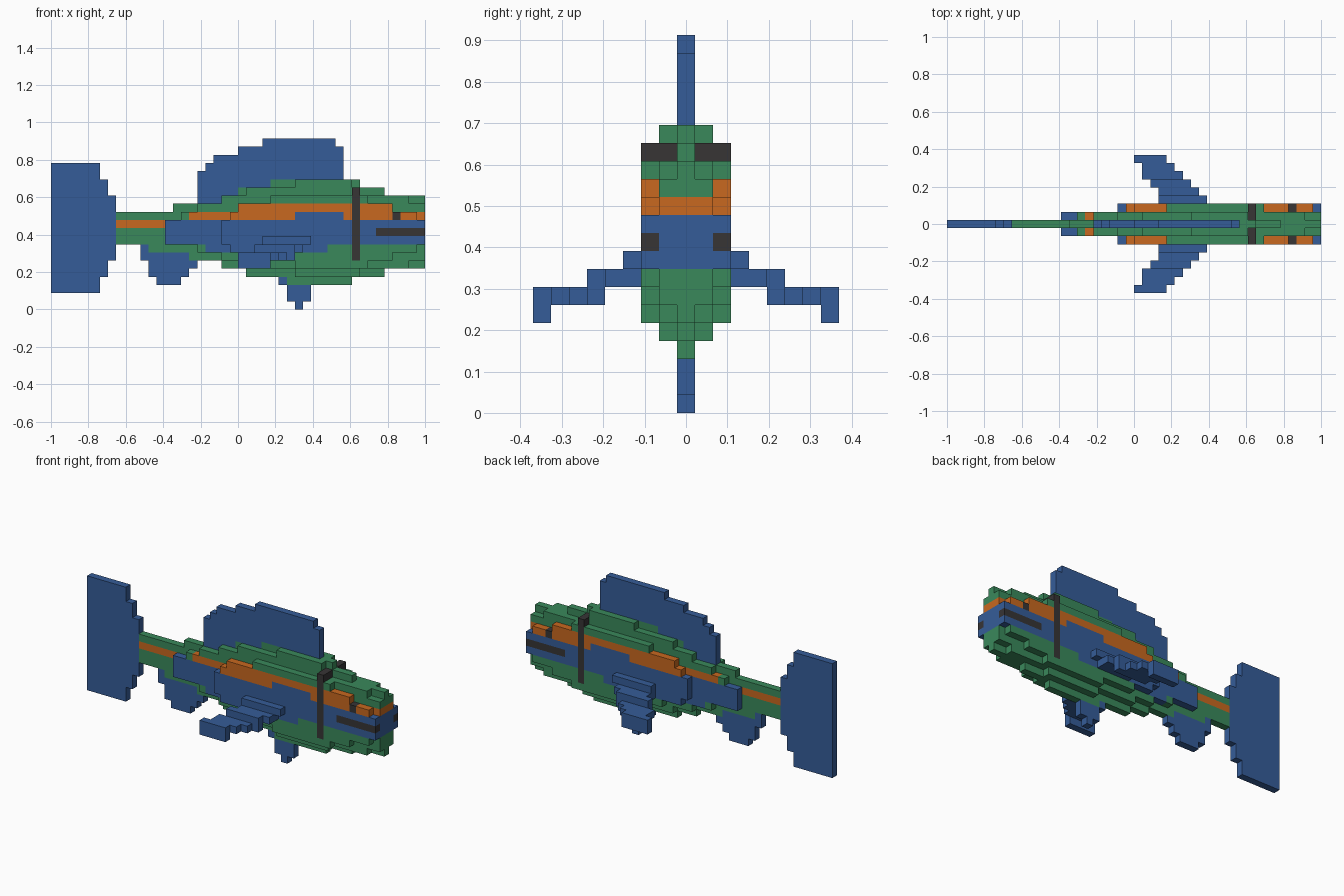
import bpy, bmesh
from mathutils import Vector

if "Cube" in bpy.data.objects:
    bpy.data.objects.remove(bpy.data.objects["Cube"], do_unlink=True)

U = 2 / 46          # size of one block; the fish is 46 blocks long
cells = {}          # (column, depth, height) -> part name


def material(name, rgb):
    m = bpy.data.materials.new(name)
    m.use_nodes = True
    m.diffuse_color = (*rgb, 1)
    bsdf = next(n for n in m.node_tree.nodes if n.type == 'BSDF_PRINCIPLED')
    bsdf.inputs["Base Color"].default_value = (*rgb, 1)
    bsdf.inputs["Roughness"].default_value = 0.8
    return m


BLUE = material("blue", (0.036, 0.108, 0.315))
GREEN = material("green", (0.042, 0.25, 0.105))
ORANGE = material("orange", (0.58, 0.14, 0.014))
DARK = material("charcoal", (0.038, 0.035, 0.036))


def fill(part, cols, depths, low, high):
    """Fill a box of blocks; part may be a name or a naming rule."""
    for i in range(*cols):
        for j in depths:
            for k in range(low, high):
                cells[i, j, k] = part(i, j, k) if callable(part) else part


def profile(part, depths, start, runs):
    """Fill a stepped outline from (end column, bottom, top) runs."""
    for end, low, high in runs:
        fill(part, (start, end), depths, low, high)
        start = end


def body_colour(i, j, k):
    """Pick the painted region of the body for one block."""
    d = abs(j)
    if d == 0 and i < 14:
        return "side_stripe" if k == 10 else "back_and_belly"
    if k > 12:
        return "back_and_belly"
    if d == 2:
        if k == 12:
            return "side_stripe"
        if k == 11:
            return "flank" if 30 <= i < 36 else "side_stripe"
    elif k == 12 or (k == 11 and i < 17):
        return "back_and_belly"
    elif k == 11:
        return "side_stripe"
    lowest = 7 if 19 <= i < 34 else 8
    return "flank" if k >= lowest else "back_and_belly"


# Fins on the centre line
profile("tail_fin", [0], 0, [(6, 2, 18), (7, 4, 16), (8, 6, 14)])
profile("dorsal_fin", [0], 18, [(19, 12, 17), (20, 12, 18), (23, 12, 19),
                                (26, 12, 20), (35, 12, 21), (36, 12, 20)])
profile("anal_fin", [0], 11, [(12, 6, 8), (13, 4, 8), (16, 3, 8),
                              (17, 4, 8), (18, 5, 8)])
profile("belly_fin", [0], 28, [(29, 3, 4), (30, 1, 4), (31, 0, 4), (32, 1, 4)])

# Body in three widths: centre, middle and outer layers
profile(body_colour, [0], 8, [
    (12, 8, 12), (15, 7, 12), (17, 7, 13), (21, 6, 13), (23, 5, 14), (24, 5, 15),
    (27, 4, 15), (28, 4, 16), (29, 4, 16), (37, 3, 16), (38, 4, 16),
    (41, 4, 15), (46, 5, 14)])
profile(body_colour, [-1, 1], 14, [
    (16, 8, 11), (18, 8, 12), (21, 7, 13), (24, 6, 14), (27, 5, 15), (30, 5, 15),
    (37, 4, 16), (38, 4, 15), (41, 5, 14), (44, 5, 14), (46, 6, 13)])
profile(body_colour, [-2, 2], 21, [
    (22, 8, 11), (23, 7, 12), (25, 7, 13), (27, 6, 13), (30, 6, 14), (39, 5, 14),
    (42, 6, 13), (43, 7, 12), (45, 7, 12), (46, 8, 11)])

# Dark markings: gill band, eyes and mouth
fill("gill_band", (37, 38), [-2, -1, 1, 2], 6, 14)
fill("gill_band", (37, 38), [-1, 1, -2, 2], 14, 15)
fill("eyes", (42, 43), [-2, 2], 11, 12)
fill("mouth", (40, 46), [-2, 2], 9, 10)

# Swept pectoral fins: (depth, first column, end column, bottom, top)
PECTORAL = [(3, 26, 32, 8, 9), (3, 26, 31, 7, 8), (4, 26, 31, 7, 8),
            (5, 25, 30, 6, 8), (6, 24, 29, 6, 7), (7, 24, 28, 6, 7),
            (8, 23, 27, 5, 7)]
for side, name in ((-1, "front_pectoral_fin"), (1, "back_pectoral_fin")):
    for j, a, b, low, high in PECTORAL:
        fill(name, (a, b), [side * j], low, high)


def build(part, mat):
    """Skin the exposed block sides of one part and merge flat areas."""
    bm = bmesh.new()
    for cell, owner in cells.items():
        if owner != part:
            continue
        mid = Vector((cell[0] + 0.5, cell[1], cell[2] + 0.5))
        for axis in range(3):
            for s in (-1, 1):
                near = list(cell)
                near[axis] += s
                if tuple(near) in cells:
                    continue
                n, u, v = Vector(), Vector(), Vector()
                n[axis] = s / 2
                u[(axis + 1) % 3] = 0.5
                v[(axis + 2) % 3] = s / 2
                pts = [mid + n - u - v, mid + n + u - v,
                       mid + n + u + v, mid + n - u + v]
                bm.faces.new([bm.verts.new(p * U - Vector((1, 0, 0))) for p in pts])
    bmesh.ops.remove_doubles(bm, verts=bm.verts[:], dist=U * 0.01)
    bmesh.ops.dissolve_limit(bm, angle_limit=0.02, verts=bm.verts[:],
                             edges=bm.edges[:])
    mesh = bpy.data.meshes.new(part)
    bm.to_mesh(mesh)
    bm.free()
    mesh.materials.append(mat)
    bpy.context.collection.objects.link(bpy.data.objects.new(part, mesh))


for part, mat in {
    "back_and_belly": GREEN, "side_stripe": ORANGE, "flank": BLUE,
    "tail_fin": BLUE, "dorsal_fin": BLUE, "anal_fin": BLUE, "belly_fin": BLUE,
    "front_pectoral_fin": BLUE, "back_pectoral_fin": BLUE,
    "gill_band": DARK, "eyes": DARK, "mouth": DARK,
}.items():
    build(part, mat)
